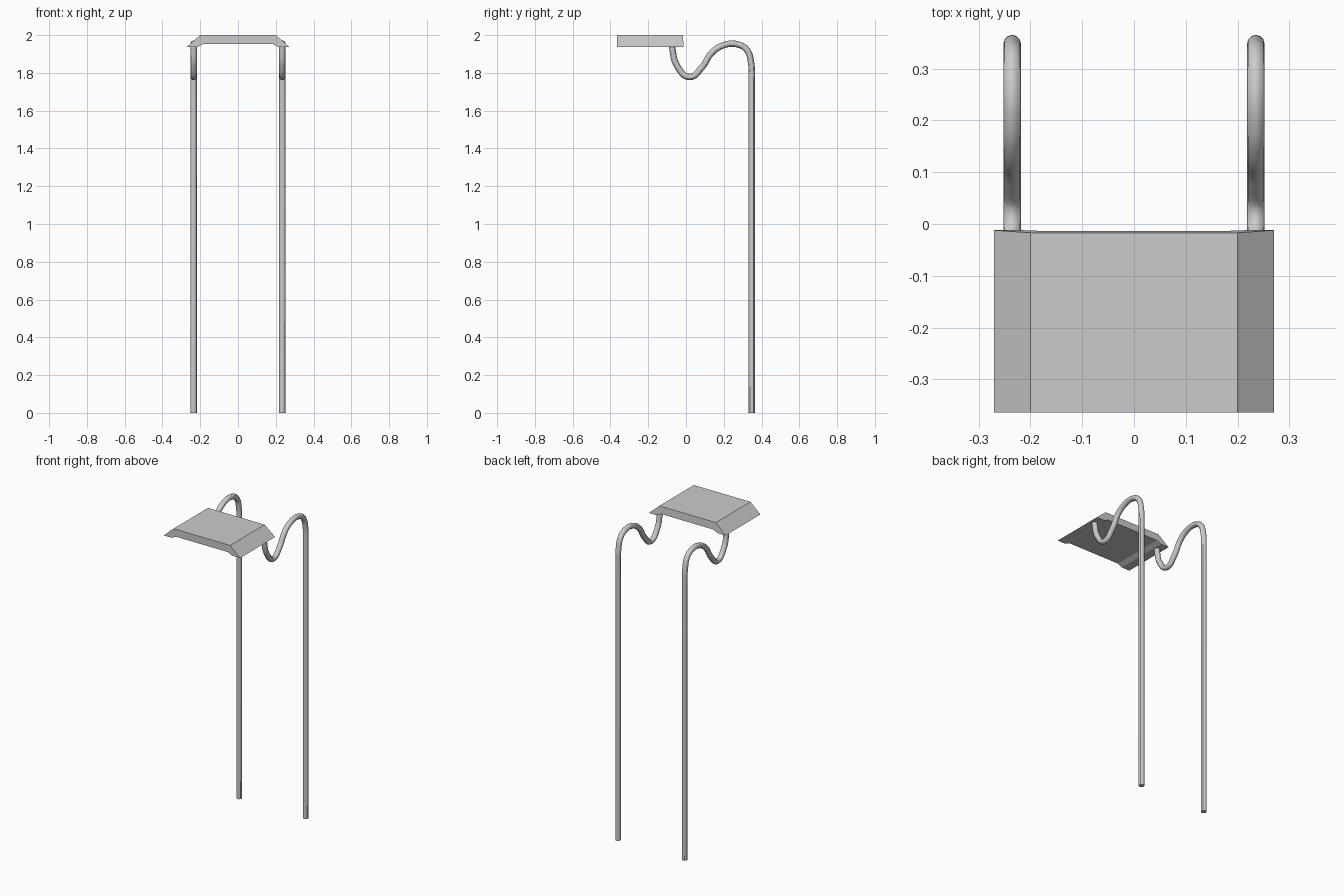
import bpy, bmesh

if "Cube" in bpy.data.objects:
    bpy.data.objects.remove(bpy.data.objects["Cube"])

# Seat plate: chamfered profile with shallow recess underneath, extruded along y
half = [(0.20, 2.0), (0.27, 1.938), (0.213, 1.938), (0.183, 1.953)]
profile = half + [(-x, z) for x, z in reversed(half)]
bm = bmesh.new()
front = [bm.verts.new((x, -0.364, z)) for x, z in profile]
# rear end leans very slightly
back = [bm.verts.new((x, -0.012 - (z - 1.938) * 0.08, z)) for x, z in profile]
bm.faces.new(front)
bm.faces.new(back[::-1])
n = len(profile)
for i in range(n):
    j = (i + 1) % n
    bm.faces.new((front[i], back[i], back[j], front[j]))
bmesh.ops.recalc_face_normals(bm, faces=bm.faces)
mesh = bpy.data.meshes.new("top_plate")
bm.to_mesh(mesh)
bm.free()
bpy.context.collection.objects.link(bpy.data.objects.new("top_plate", mesh))

# Bent tube path in the y-z plane, from plate to floor
PATH = [(-0.073, 1.952), (-0.071, 1.92), (-0.047, 1.837), (0.018, 1.778),
        (0.085, 1.83), (0.135, 1.905), (0.195, 1.945), (0.27, 1.952),
        (0.322, 1.922), (0.345, 1.85), (0.348, 1.78), (0.348, 0.0)]


def bent_tube(name, x):
    curve = bpy.data.curves.new(name, 'CURVE')
    curve.dimensions = '3D'
    curve.bevel_depth = 0.0168
    curve.bevel_resolution = 4
    curve.resolution_u = 6
    curve.use_fill_caps = True
    spline = curve.splines.new('BEZIER')
    spline.bezier_points.add(len(PATH) - 1)
    for p, (y, z) in zip(spline.bezier_points, PATH):
        p.co = (x, y, z)
        p.handle_left_type = p.handle_right_type = 'AUTO'
    spline.bezier_points[-1].handle_left_type = 'VECTOR'
    spline.bezier_points[-2].handle_right_type = 'VECTOR'
    obj = bpy.data.objects.new(name, curve)
    bpy.context.collection.objects.link(obj)
    bpy.ops.object.select_all(action='DESELECT')
    obj.select_set(True)
    bpy.context.view_layer.objects.active = obj
    bpy.ops.object.convert(target='MESH')
    bpy.ops.object.shade_smooth_by_angle()


# Left and right support tubes
for side, name in ((-1, "left_tube"), (1, "right_tube")):
    bent_tube(name, side * 0.235)
